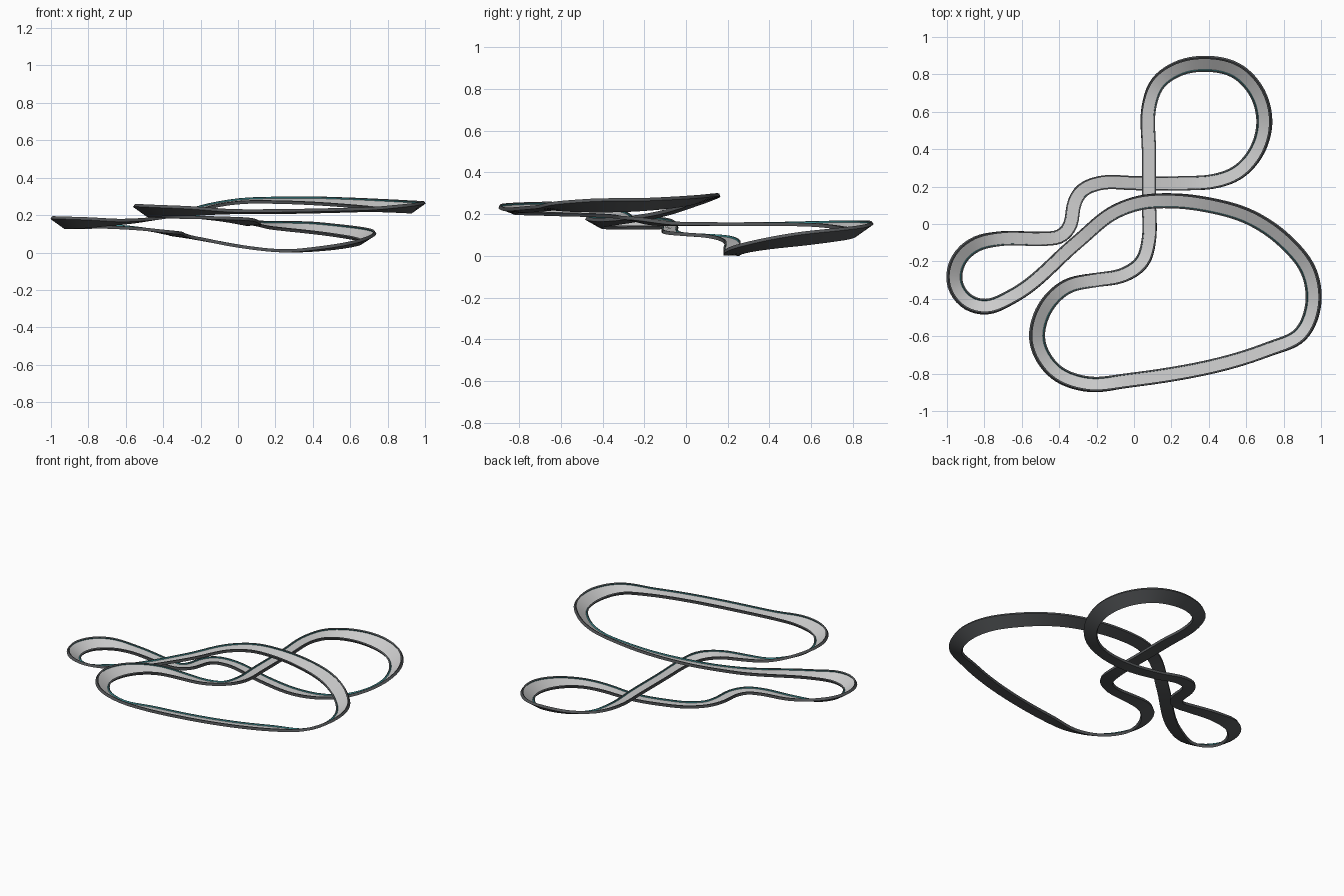
import bpy, math
from mathutils import Vector

if "Cube" in bpy.data.objects:
    bpy.data.objects.remove(bpy.data.objects["Cube"])

# Centre line control points: x, y, z
PATH = [
    (.08, .1, .158), (.08, .4, .158), (.08, .635, .158), (.12, .75, .154), (.235, .835, .147),
    (.39, .861, .138), (.55, .823, .120), (.662, .70, .103), (.698, .55, .086), (.655, .39, .063),
    (.55, .275, .040), (.42, .23, .024), (.28, .222, .014), (0, .222, .04), (-.19, .222, .076),
    (-.285, .18, .093), (-.325, .1, .102), (-.337, .0, .108), (-.39, -.065, .115), (-.48, -.075, .128),
    (-.72, -.075, .148), (-.85, -.105, .158), (-.94, -.19, .164), (-.961, -.31, .165),
    (-.89, -.415, .165), (-.79, -.441, .165), (-.66, -.388, .167), (-.3, -.09, .213),
    (-.1, .07, .265), (.02, .115, .281), (.2, .128, .285), (.4, .105, .282), (.62, .04, .271),
    (.81, -.09, .258), (.935, -.25, .249), (.96, -.42, .247), (.89, -.59, .242),
    (.72, -.665, .236), (-.05, -.835, .224), (-.24, -.854, .227), (-.42, -.788, .23),
    (-.519, -.62, .23), (-.485, -.46, .222), (-.36, -.33, .205), (-.2, -.295, .193),
    (-.06, -.272, .183), (.045, -.2, .172), (.08, -.08, .16),
]
# Banking in degrees at control point numbers (positive raises the right side)
BANK = [(0, 0), (1, 0), (2, -8), (3, -20), (5, -35), (8, -36), (9, -26), (10, -15), (12, 0),
        (14, 0), (15, 5), (16, 0), (18, -3), (19, 0), (20, 8), (21, 29), (23, 37), (25, 30),
        (26, 14), (27, 0), (29, -11), (30, -16), (31, -22), (33, -32), (35, -36), (36, -25),
        (37, -7), (38, -7), (39, -26), (41, -37), (42, -32), (43, -15), (44, 0), (45, 8),
        (46, 18), (47, 4), (48, 0)]
N = 360


def smooth(seq, passes):
    for _ in range(passes):
        n = len(seq)
        seq = [(seq[i - 1] + seq[i] * 2 + seq[(i + 1) % n]) * .25 for i in range(n)]
    return seq


def bank_at(s):
    for (a, va), (b, vb) in zip(BANK, BANK[1:]):
        if s <= b:
            return math.radians(va + (vb - va) * (s - a) / (b - a))
    return 0


def centre_line():
    p = [Vector(q) for q in PATH]
    n, dense = len(p), []
    for i in range(n):
        a, b, c, d = p[i - 1], p[i], p[(i + 1) % n], p[(i + 2) % n]
        # Non-uniform Catmull-Rom tangents
        l0, l1, l2 = (b - a).length, (c - b).length, (d - c).length
        m1 = ((b - a) / l0 * l1 + (c - b) / l1 * l0) / (l0 + l1) * l1
        m2 = ((c - b) / l1 * l2 + (d - c) / l2 * l1) / (l1 + l2) * l1
        for k in range(24):
            t = k / 24
            q = (b * (2*t**3 - 3*t*t + 1) + m1 * (t**3 - 2*t*t + t)
                 + c * (3*t*t - 2*t**3) + m2 * (t**3 - t*t))
            dense.append((q, bank_at(i + t)))
    # Even spacing along the loop
    dense.append(dense[0])
    acc = [0]
    for a, b in zip(dense, dense[1:]):
        acc.append(acc[-1] + (b[0] - a[0]).length)
    out, banks, j = [], [], 0
    for i in range(N):
        s = acc[-1] * i / N
        while acc[j + 1] < s:
            j += 1
        f = (s - acc[j]) / (acc[j + 1] - acc[j])
        out.append(dense[j][0].lerp(dense[j + 1][0], f))
        banks.append(dense[j][1] * (1 - f) + dense[j + 1][1] * f)
    return smooth(out, 3), smooth(banks, 6)


pts, bank = centre_line()
frames = []
for i in range(N):
    t = (pts[(i + 1) % N] - pts[i - 1]).normalized()
    side = Vector((t.y, -t.x, 0)).normalized()   # right-hand side
    up = side.cross(t).normalized()
    c, s = math.cos(bank[i]), math.sin(bank[i])
    # Banked parts widen so the plan width stays even
    frames.append(((side * c + up * s) / c, up * c - side * s))


def material(name, rgb):
    m = bpy.data.materials.new(name)
    m.diffuse_color = (*rgb, 1)
    m.use_nodes = True
    m.node_tree.nodes["Principled BSDF"].inputs["Base Color"].default_value = m.diffuse_color
    return m


def sweep(name, profile, mats, slots):
    m = len(profile)
    verts = [pts[i] + frames[i][0] * u + frames[i][1] * v for i in range(N) for u, v in profile]
    faces, idx = [], []
    for i in range(N):
        j = (i + 1) % N
        for k in range(m):
            l = (k + 1) % m
            faces.append((i * m + k, i * m + l, j * m + l, j * m + k))
            idx.append(slots[k])
    me = bpy.data.meshes.new(name)
    me.from_pydata([tuple(v) for v in verts], [], faces)
    for mt in mats:
        me.materials.append(mt)
    me.polygons.foreach_set("material_index", idx)
    ob = bpy.data.objects.new(name, me)
    bpy.context.collection.objects.link(ob)
    bpy.context.view_layer.objects.active = ob
    ob.select_set(True)
    bpy.ops.object.shade_smooth_by_angle(angle=math.radians(30))
    ob.select_set(False)
    return ob


# Channel section: base, side rims and road bed
W, R, B, T = .038, .030, -.009, .008
road_mat = material("road_grey", (.52, .52, .52))
rim_mat = material("rim_dark", (.09, .095, .1))
teal_mat = material("teal_line", (.05, .3, .32))
track = sweep("race_track",
              [(-W, B), (W, B), (W, T), (R, T), (R, 0), (-R, 0), (-R, T), (-W, T)],
              [rim_mat, road_mat, teal_mat], [0, 0, 0, 2, 1, 2, 0, 0])

# Rest on the ground and centre
co = [v.co for v in track.data.vertices]
lo = [min(c[k] for c in co) for k in range(3)]
hi = [max(c[k] for c in co) for k in range(3)]
off = Vector((-(lo[0] + hi[0]) / 2, -(lo[1] + hi[1]) / 2, -lo[2]))
for v in track.data.vertices:
    v.co += off
